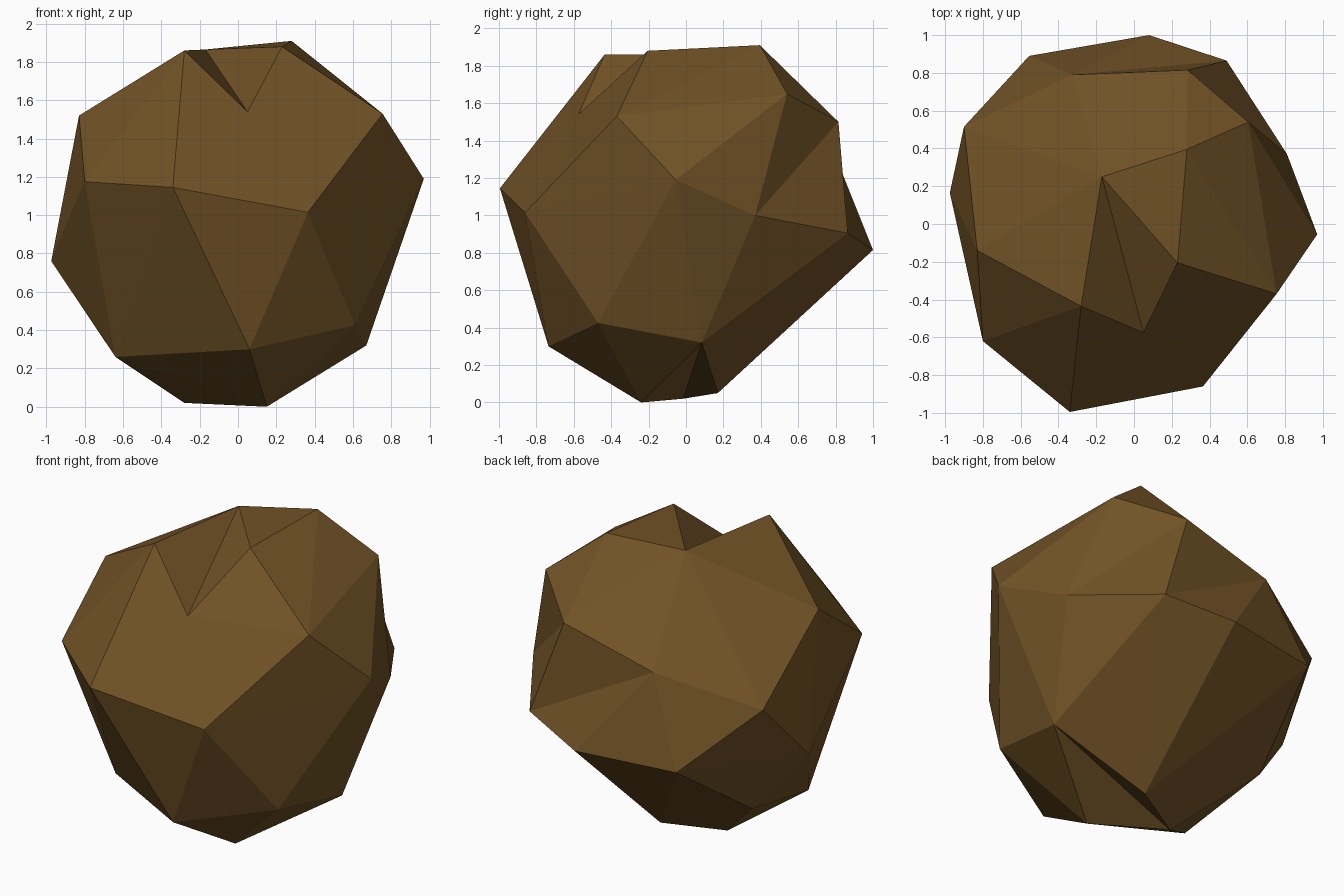
import bpy, bmesh
from mathutils import Vector

if "Cube" in bpy.data.objects:
    bpy.data.objects.remove(bpy.data.objects["Cube"])

# corner points of the boulder, from the crown down to the base
P = {
    "crown_left": (-.28, -.435, 1.86), "crown_mid": (-.17, .25, 1.865),
    "crown_front": (.23, -.205, 1.88), "crown_back": (.28, .395, 1.91),
    "notch": (.05, -.575, 1.54),
    "sh_right": (.755, -.37, 1.53), "sh_back_right": (.605, .54, 1.65),
    "sh_back": (.285, .815, 1.50), "sh_back_left": (-.325, .79, 1.34),
    "sh_left": (-.83, -.14, 1.52),
    "mid_front": (-.34, -.995, 1.145), "mid_front_right": (.365, -.86, 1.015),
    "mid_right": (.97, -.055, 1.19), "mid_back_right": (.81, .37, 1.0),
    "mid_back": (.49, .865, .905), "back_tip": (.08, 1.0, .815),
    "mid_back_left": (-.555, .89, .805), "left_back": (-.90, .515, 1.15),
    "left_tip": (-.975, .165, .76), "left_front": (-.80, -.62, 1.175),
    "low_left": (-.64, -.31, .26), "low_back_left": (-.68, .31, .39),
    "low_front": (.06, -.735, .30), "low_front_right": (.61, -.47, .425),
    "low_right": (.67, .085, .32),
    "foot_left": (-.28, -.015, .02), "foot_front": (.15, -.24, 0),
    "foot_back": (.06, .17, .05),
}
# small lifts used only while wrapping, so the notch corners join the skin
LIFT = {"notch": (0, -.1, .1), "crown_mid": (0, 0, .06)}

bm = bmesh.new()
v = {n: bm.verts.new(Vector(p) + Vector(LIFT.get(n, (0, 0, 0)))) for n, p in P.items()}
bmesh.ops.convex_hull(bm, input=list(bm.verts))
for n in LIFT:
    v[n].co = P[n]
bmesh.ops.recalc_face_normals(bm, faces=list(bm.faces))

# turn four ridges into dents: top notch, two back hollows, underside crease
for a, b in (("crown_left", "crown_front"), ("sh_back", "back_tip"),
             ("sh_back_right", "mid_back"), ("foot_front", "foot_back")):
    edge = bm.edges.get((v[a], v[b]))
    if edge and len(edge.link_faces) == 2:
        bmesh.utils.edge_rotate(edge, True)
bmesh.ops.recalc_face_normals(bm, faces=list(bm.faces))

# boulder object
mesh = bpy.data.meshes.new("boulder")
bm.to_mesh(mesh)
bm.free()
brown = bpy.data.materials.new("earth brown")
brown.diffuse_color = (.165, .085, .019, 1)
brown.use_nodes = True
brown.node_tree.nodes["Principled BSDF"].inputs["Base Color"].default_value = brown.diffuse_color
mesh.materials.append(brown)
boulder = bpy.data.objects.new("boulder", mesh)
bpy.context.collection.objects.link(boulder)
